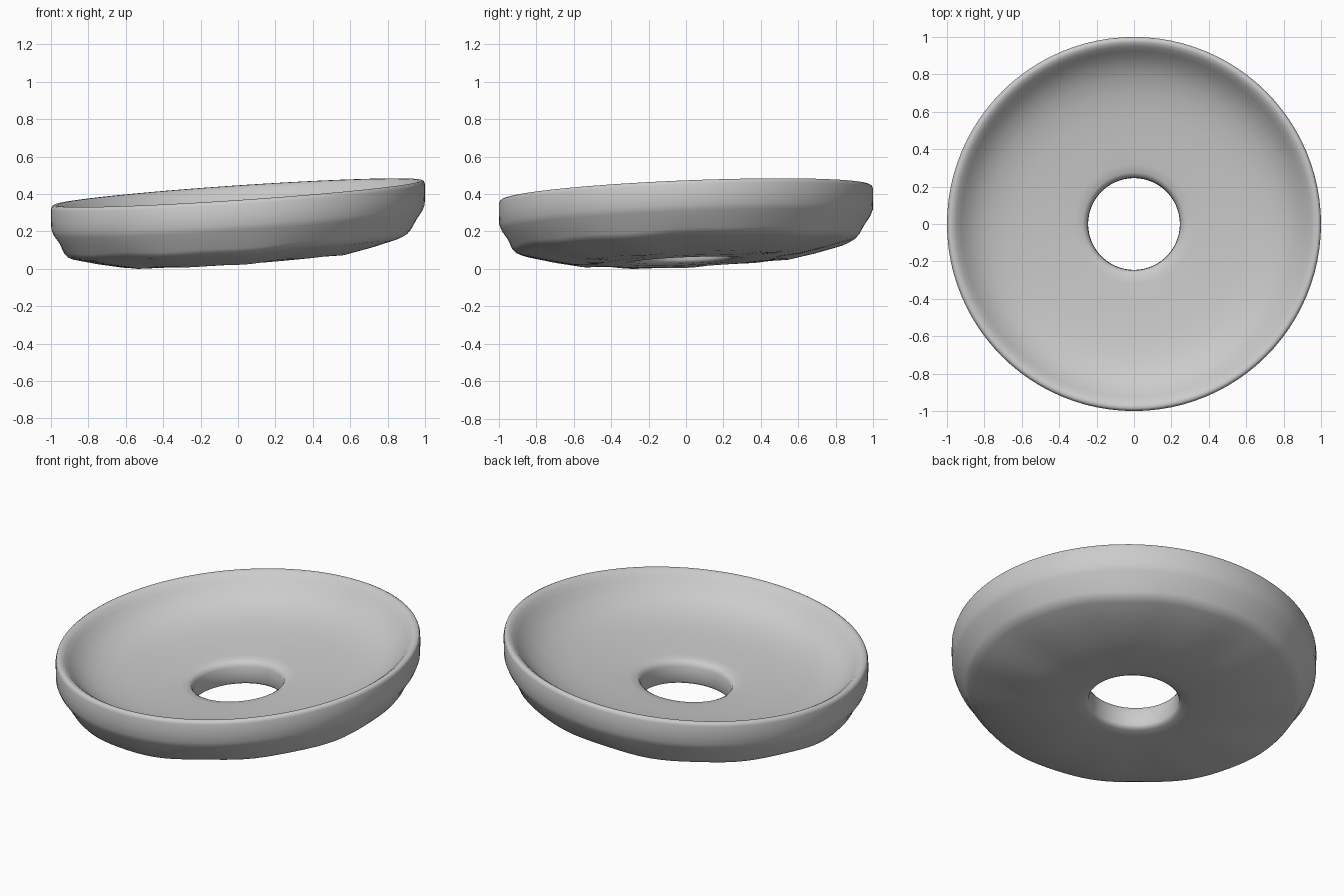
import bpy, bmesh, math

if "Cube" in bpy.data.objects:
    bpy.data.objects.remove(bpy.data.objects["Cube"])

SEG = 96
TILT_X, TILT_Y = 0.067, 0.04

# Cross-section (radius, height), closed loop: hole wall, dish floor, rim, outer wall, underside
PROFILE = [
    (0.247, 0.06), (0.245, 0.105), (0.247, 0.150), (0.256, 0.172), (0.275, 0.183),
    (0.32, 0.188), (0.45, 0.197), (0.60, 0.211), (0.70, 0.228), (0.78, 0.252),
    (0.84, 0.282), (0.89, 0.320), (0.925, 0.358), (0.95, 0.386), (0.97, 0.399),
    (0.985, 0.401), (0.995, 0.395), (1.0, 0.38), (1.0, 0.32), (0.998, 0.27),
    (0.985, 0.238), (0.955, 0.195), (0.93, 0.145), (0.91, 0.122), (0.88, 0.108),
    (0.75, 0.075), (0.60, 0.044), (0.45, 0.036), (0.32, 0.035), (0.27, 0.040),
    (0.253, 0.048),
]


def wobble(r, z, a):
    """Slight hand-shaped unevenness on the lower outside."""
    if r > 0.5 and z < 0.24 * r and r * 0.12 + 0.08 > z:
        return 0.004 * math.sin(5 * a + 0.6) + 0.003 * math.sin(11 * a + 2.0)
    return 0.0


# Spin the section into a leaning dish with a central hole
bm = bmesh.new()
rings = []
for i in range(SEG):
    a = 2 * math.pi * i / SEG
    ring = []
    for r, z in PROFILE:
        x, y = r * math.cos(a), r * math.sin(a)
        ring.append(bm.verts.new((x, y, z + wobble(r, z, a) + TILT_X * x + TILT_Y * y)))
    rings.append(ring)
n = len(PROFILE)
for i in range(SEG):
    p, q = rings[i], rings[(i + 1) % SEG]
    for j in range(n):
        k = (j + 1) % n
        bm.faces.new((p[j], p[k], q[k], q[j]))
bmesh.ops.recalc_face_normals(bm, faces=bm.faces[:])

# Stand it on z = 0
low = min(v.co.z for v in bm.verts)
for v in bm.verts:
    v.co.z -= low

mesh = bpy.data.meshes.new("holed_dish")
bm.to_mesh(mesh)
bm.free()
dish = bpy.data.objects.new("holed_dish", mesh)
bpy.context.collection.objects.link(dish)
bpy.context.view_layer.objects.active = dish
dish.select_set(True)
bpy.ops.object.shade_smooth_by_angle(angle=math.radians(50))
